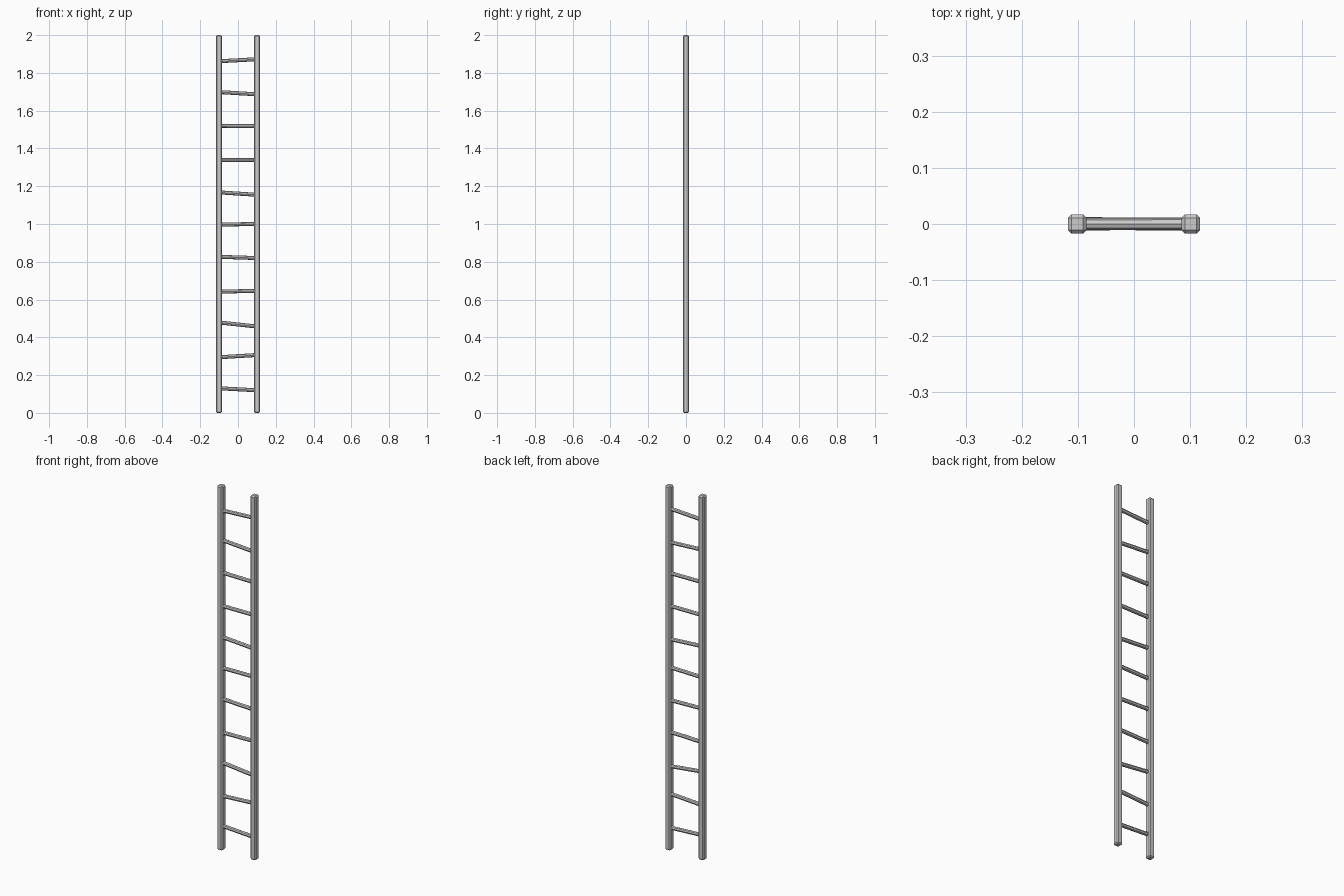
import bpy, random
from mathutils import Vector

if "Cube" in bpy.data.objects:
    bpy.data.objects.remove(bpy.data.objects["Cube"])

random.seed(4)

# Side rails: square posts with chamfered edges
for name, x in (("left_rail", -0.101), ("right_rail", 0.101)):
    bpy.ops.mesh.primitive_cube_add(size=1, location=(x, 0, 1))
    rail = bpy.context.object
    rail.name = name
    rail.scale = (0.033, 0.034, 2)
    bpy.ops.object.transform_apply(location=False, rotation=False, scale=True)
    bevel = rail.modifiers.new("chamfer", 'BEVEL')
    bevel.width = 0.006
    bevel.segments = 1

# Slightly crooked rungs: height at left end, height at right end
rungs = [(0.13, 0.12), (0.295, 0.306), (0.478, 0.458), (0.642, 0.646),
         (0.826, 0.82), (0.997, 1.0), (1.167, 1.155), (1.338, 1.338),
         (1.52, 1.518), (1.698, 1.687), (1.862, 1.872)]
for i, (zl, zr) in enumerate(rungs):
    a = Vector((-0.092, random.uniform(-0.001, 0.002), zl))
    b = Vector((0.092, random.uniform(-0.001, 0.001), zr))
    bpy.ops.mesh.primitive_cylinder_add(vertices=8, radius=0.0105,
                                        depth=(b - a).length, location=(a + b) / 2)
    rung = bpy.context.object
    rung.name = f"rung_{i + 1}"
    rung.rotation_euler = (b - a).to_track_quat('Z', 'Y').to_euler()
